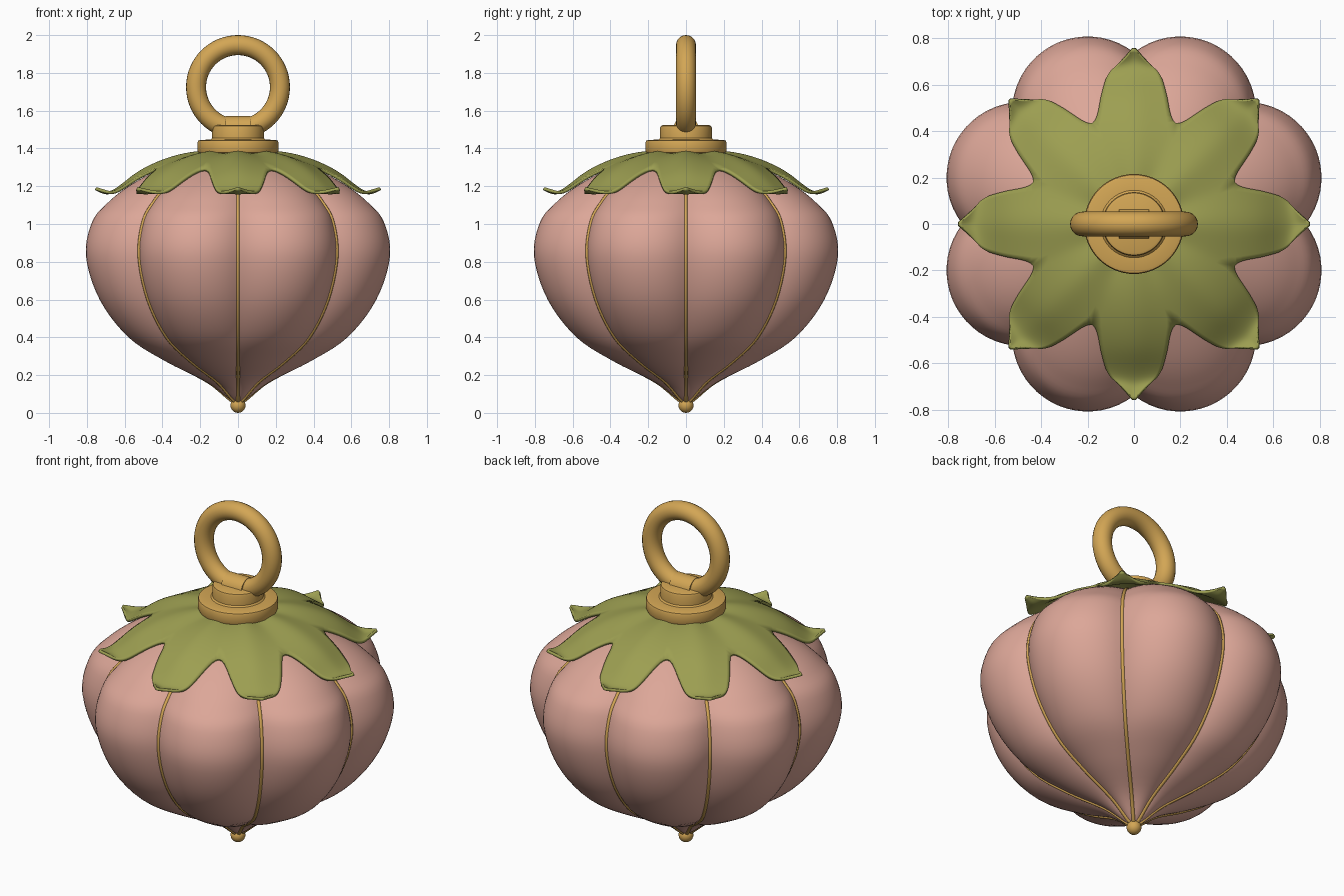
import bpy, bmesh, math
from math import sin, cos, tau, pi, sqrt
from mathutils import Vector, Matrix

cube = bpy.data.objects.get("Cube")
if cube:
    bpy.data.objects.remove(cube)

LOBES = 8
HALF = pi / LOBES


def material(name, rgb):
    m = bpy.data.materials.new(name)
    m.use_nodes = True
    m.diffuse_color = (*rgb, 1)
    m.node_tree.nodes["Principled BSDF"].inputs["Base Color"].default_value = (*rgb, 1)
    return m


PINK = material("dusty pink", (0.72, 0.385, 0.315))
GOLD = material("warm gold", (0.65, 0.38, 0.09))
GREEN = material("leaf green", (0.335, 0.345, 0.083))


def finish(obj, mat, angle=40):
    obj.data.materials.clear()
    obj.data.materials.append(mat)
    bpy.ops.object.select_all(action="DESELECT")
    obj.select_set(True)
    bpy.context.view_layer.objects.active = obj
    bpy.ops.object.shade_smooth_by_angle(angle=math.radians(angle))
    return obj


def from_bmesh(name, bm, mat, angle=40):
    bmesh.ops.recalc_face_normals(bm, faces=bm.faces)
    mesh = bpy.data.meshes.new(name)
    bm.to_mesh(mesh)
    bm.free()
    obj = bpy.data.objects.new(name, mesh)
    bpy.context.collection.objects.link(obj)
    return finish(obj, mat, angle)


def smooth_path(points, steps):
    """Catmull-Rom curve through 2D points."""
    p = [Vector(q) for q in points]
    p = [2 * p[0] - p[1]] + p + [2 * p[-1] - p[-2]]
    out = []
    for a, b, c, d in zip(p, p[1:], p[2:], p[3:]):
        for i in range(steps):
            t = i / steps
            out.append(0.5 * (2 * b + (c - a) * t + (2 * a - 5 * b + 4 * c - d) * t * t
                              + (3 * b - a - 3 * c + d) * t ** 3))
    return out + [p[-2]]


def revolve(name, profile, mat, sides, radius=lambda ang: 1.0, angle=40):
    """Turn (radius, z) points round the z axis; ends lie on the axis."""
    bm = bmesh.new()
    rings = []
    for r, z in profile[1:-1]:
        rings.append([bm.verts.new((r * radius(tau * i / sides) * cos(tau * i / sides),
                                    r * radius(tau * i / sides) * sin(tau * i / sides), z))
                      for i in range(sides)])
    low = bm.verts.new((0, 0, profile[0][1]))
    high = bm.verts.new((0, 0, profile[-1][1]))
    for i in range(sides):
        j = (i + 1) % sides
        bm.faces.new((low, rings[0][j], rings[0][i]))
        bm.faces.new((high, rings[-1][i], rings[-1][j]))
        for a, b in zip(rings, rings[1:]):
            bm.faces.new((a[i], a[j], b[j], b[i]))
    return from_bmesh(name, bm, mat, angle)


# Lobed body: each lobe is a circular arc in plan
LOBE_D, LOBE_R = 0.52, 0.325


def lobe_radius(ang):
    t = ang % (2 * HALF) - HALF
    return LOBE_D * cos(t) + sqrt(LOBE_R ** 2 - (LOBE_D * sin(t)) ** 2)


body_profile = smooth_path([(0, 0.045), (0.06, 0.075), (0.21, 0.165), (0.47, 0.27), (0.72, 0.4),
                            (0.91, 0.6), (1, 0.83), (0.96, 1.01), (0.86, 1.11), (0.72, 1.2),
                            (0.53, 1.285), (0.36, 1.34), (0.18, 1.365), (0, 1.37)], 5)
revolve("lobed_body", body_profile, PINK, LOBES * 18, lobe_radius)

# Gold cords lying in the grooves
groove = lobe_radius(0)
curve = bpy.data.curves.new("groove_cords", "CURVE")
curve.dimensions = "3D"
curve.bevel_depth = 0.0105
curve.bevel_resolution = 2
for k in range(LOBES):
    a = 2 * HALF * k
    pts = [(s * groove * cos(a), s * groove * sin(a), z) for s, z in body_profile[:-10]]
    spline = curve.splines.new("POLY")
    spline.points.add(len(pts) - 1)
    for point, co in zip(spline.points, pts):
        point.co = (*co, 1)
cords = bpy.data.objects.new("groove_cords", curve)
bpy.context.collection.objects.link(cords)
curve.materials.append(GOLD)
for spline in curve.splines:
    spline.use_smooth = True

# Leaf crown: rows of (distance out, half width, middle height, edge height)
leaf_rows = [(0.1, None, 1.395, 1.38), (0.25, None, 1.39, 1.368), (0.4, None, 1.352, 1.315),
             (0.53, 0.148, 1.288, 1.255), (0.6, 0.13, 1.228, 1.205), (0.66, 0.11, 1.18, 1.168),
             (0.70, 0.045, 1.165, 1.18), (0.75, 0.006, 1.195, 1.195)]
bm = bmesh.new()
for k in range(LOBES):
    turn = Matrix.Rotation(2 * HALF * k, 3, "Z")
    grid = []
    for out, half, mid, edge in leaf_rows:
        half = half or out * math.tan(HALF)
        grid.append([bm.verts.new(turn @ Vector((out, half * v, mid + (edge - mid) * abs(v))))
                     for v in (-1, -0.5, 0, 0.5, 1)])
    for a, b in zip(grid, grid[1:]):
        for i in range(4):
            bm.faces.new((a[i], b[i], b[i + 1], a[i + 1]))
bmesh.ops.remove_doubles(bm, verts=bm.verts, dist=0.0005)
leaves = from_bmesh("leaf_crown", bm, GREEN, 60)
sub = leaves.modifiers.new("soften", "SUBSURF")
sub.levels = sub.render_levels = 2
solid = leaves.modifiers.new("thickness", "SOLIDIFY")
solid.thickness = 0.016
solid.offset = -1

# Stepped collar
revolve("collar", [(0, 1.36), (0.2, 1.372), (0.211, 1.378), (0.215, 1.39), (0.215, 1.43),
                   (0.211, 1.441), (0.2, 1.445), (0.145, 1.447), (0.137, 1.455), (0.137, 1.508),
                   (0.133, 1.519), (0.123, 1.523), (0, 1.523)], GOLD, 64)

# Hanging ring, the band that holds it, and the ball at the foot
bpy.ops.mesh.primitive_torus_add(major_radius=0.222, minor_radius=0.053, major_segments=64,
                                 minor_segments=20, location=(0, 0, 1.725), rotation=(pi / 2, 0, 0))
ring = bpy.context.object
ring.name = "hanging_ring"
finish(ring, GOLD)

bpy.ops.mesh.primitive_cylinder_add(vertices=32, radius=0.066, depth=0.13,
                                    location=(0, 0, 1.505), rotation=(0, pi / 2, 0))
band = bpy.context.object
band.name = "ring_band"
finish(band, GOLD)

bpy.ops.mesh.primitive_uv_sphere_add(segments=24, ring_count=12, radius=0.04, location=(0, 0, 0.04))
ball = bpy.context.object
ball.name = "foot_ball"
finish(ball, GOLD)
